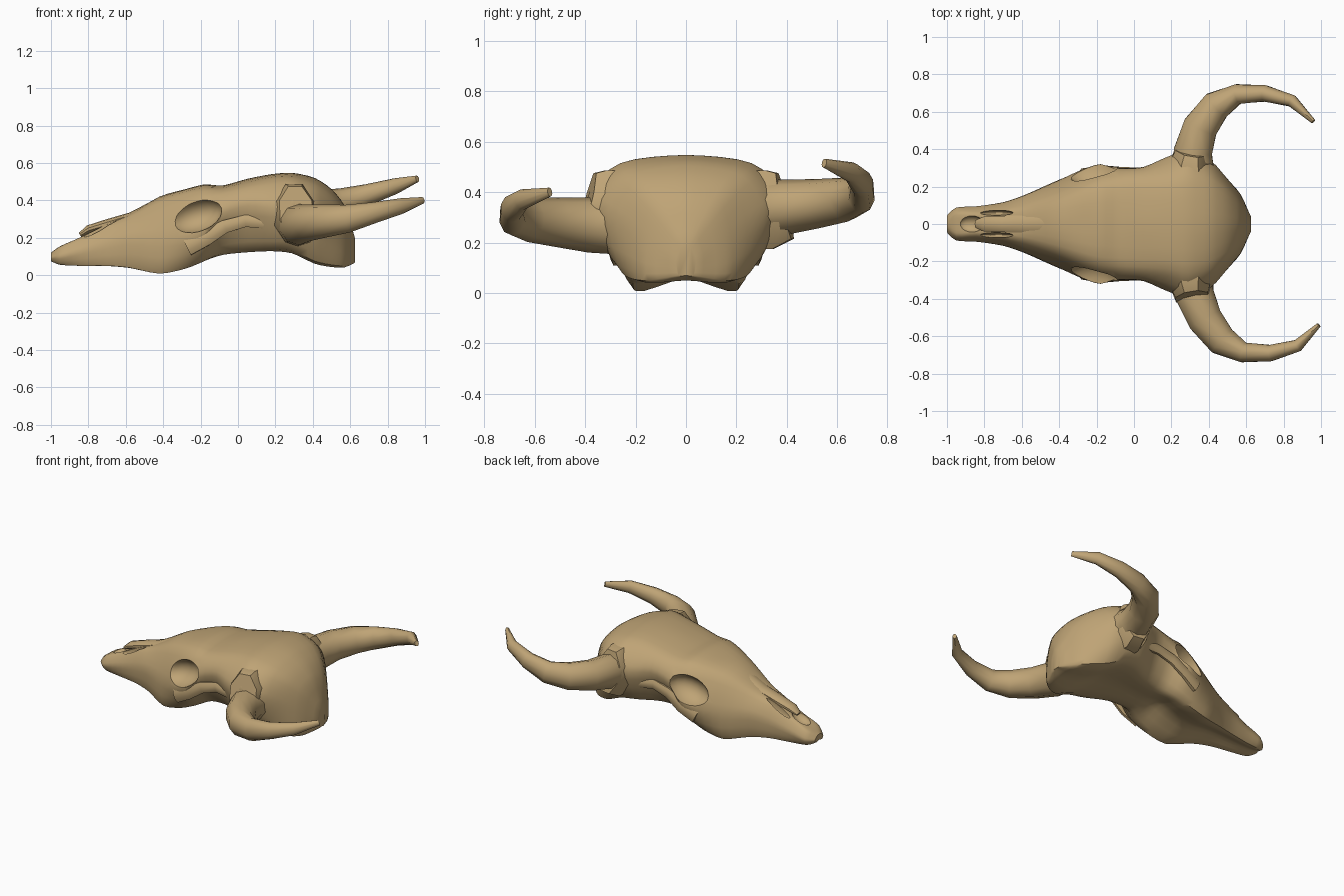
import bpy, bmesh, math
from mathutils import Vector

if "Cube" in bpy.data.objects:
    bpy.data.objects.remove(bpy.data.objects["Cube"])

bone = bpy.data.materials.new("tan_bone")
bone.diffuse_color = (0.52, 0.37, 0.18, 1)
bone.use_nodes = True
bone.node_tree.nodes["Principled BSDF"].inputs["Base Color"].default_value = bone.diffuse_color


def make_object(name, rings, smooth=True):
    """Skin a list of closed rings and cap both ends."""
    bm = bmesh.new()
    vr = [[bm.verts.new((p[0], p[1], max(p[2], 0.0))) for p in r] for r in rings]
    n = len(vr[0])
    for a, b in zip(vr, vr[1:]):
        for i in range(n):
            bm.faces.new((a[i], a[(i + 1) % n], b[(i + 1) % n], b[i]))
    bm.faces.new(vr[0])
    bm.faces.new(vr[-1])
    bmesh.ops.recalc_face_normals(bm, faces=bm.faces)
    me = bpy.data.meshes.new(name)
    bm.to_mesh(me)
    bm.free()
    ob = bpy.data.objects.new(name, me)
    me.materials.append(bone)
    bpy.context.collection.objects.link(ob)
    if smooth:
        shade(ob, 45)
    return ob


def shade(ob, angle):
    bpy.ops.object.select_all(action='DESELECT')
    ob.select_set(True)
    bpy.context.view_layer.objects.active = ob
    bpy.ops.object.shade_smooth_by_angle(angle=math.radians(angle))


def hermite(p0, p1, p2, p3, t, k=0.38):
    m1, m2 = (p2 - p0) * k, (p3 - p1) * k
    return (p1 * (2*t**3 - 3*t**2 + 1) + m1 * (t**3 - 2*t**2 + t)
            + p2 * (3*t**2 - 2*t**3) + m2 * (t**3 - t**2))


def tube(name, pts, sides=10):
    """Tapered tube; each point is x, y, z, side radius, upright radius."""
    rings = []
    for i, p in enumerate(pts):
        a, b = pts[max(i - 1, 0)], pts[min(i + 1, len(pts) - 1)]
        t = (Vector(b[:3]) - Vector(a[:3])).normalized()
        s = t.cross(Vector((0, 0, 1))).normalized()
        u = s.cross(t)
        rings.append([Vector(p[:3]) + s * p[3] * math.cos(q) + u * p[4] * math.sin(q)
                      for q in [2 * math.pi * (j + 0.5) / sides for j in range(sides)]])
    return make_object(name, rings)


# Skull stations: x, top z, roof edge y/z, widest y/z, lower edge y/z
stations = [
    (-1.00, .120, .020, .115, .045, .095, .03, .075),
    (-0.95, .155, .060, .150, .088, .100, .06, .055),
    (-0.84, .200, .055, .200, .095, .130, .075, .05),
    (-0.70, .270, .070, .265, .115, .170, .10, .05),
    (-0.58, .325, .090, .310, .155, .200, .135, .04),
    (-0.42, .420, .140, .385, .225, .200, .20, .008),
    (-0.28, .460, .190, .430, .290, .210, .21, .035),
    (-0.18, .485, .220, .450, .320, .240, .20, .075),
    (-0.08, .480, .225, .455, .300, .330, .17, .12),
    (0.05, .515, .230, .485, .305, .370, .19, .135),
    (0.18, .540, .240, .510, .360, .360, .26, .14),
    (0.29, .547, .260, .515, .390, .380, .28, .13),
    (0.41, .520, .240, .480, .340, .330, .25, .075),
    (0.50, .460, .180, .420, .240, .270, .21, .055),
    (0.57, .370, .110, .330, .150, .200, .15, .05),
    (0.625, .20, .020, .190, .040, .130, .03, .07),
]


def section(s):
    x, zt, wr, zr, wm, zm, wb, zb = s
    zmid = zb + (0.25 * wb if x < -0.1 else 0)   # hollow palate
    ctrl = [Vector((x, *p)) for p in ((0, zt), (wr, zr), (wm, zm), (wb, zb), (0, zmid),
                                      (-wb, zb), (-wm, zm), (-wr, zr))]
    return [hermite(ctrl[i - 1], ctrl[i], ctrl[(i + 1) % 8], ctrl[(i + 2) % 8], j / 4)
            for i in range(8) for j in range(4)]


base = [section(s) for s in stations]
rings = []
for i in range(len(base) - 1):
    a, d = base[max(i - 1, 0)], base[min(i + 2, len(base) - 1)]
    for j in range(3):
        rings.append([hermite(*q, j / 3) for q in zip(a, base[i], base[i + 1], d)])
rings.append(base[-1])
skull = make_object("skull", rings, smooth=False)


# Hollows cut into the skull: eye sockets and nose slots
def cut(loc, scale, rot):
    bpy.ops.mesh.primitive_uv_sphere_add(segments=20, ring_count=12, location=loc, rotation=rot)
    c = bpy.context.object
    c.name = "cutter"
    c.scale = scale
    c.hide_render = True
    c.data.materials.append(bone)
    bpy.context.view_layer.update()
    bpy.context.view_layer.objects.active = skull
    m = skull.modifiers.new("cut", 'BOOLEAN')
    m.operation, m.solver, m.object = 'DIFFERENCE', 'EXACT', c
    bpy.ops.object.modifier_apply(modifier=m.name)
    bpy.data.objects.remove(c, do_unlink=True)


for s in (1, -1):
    cut((-0.23, 0.315 * s, 0.32), (0.15, 0.115, 0.09), (0, -0.28, 0))
    cut((-0.74, 0.06 * s, 0.255), (0.10, 0.014, 0.05), (0, -0.4, 0))
cut((-0.87, 0, 0.20), (0.07, 0.045, 0.04), (0, -0.4, 0))
shade(skull, 40)

# Nasal bone
tube("nasal_bone", [(-0.845, 0, 0.215, 0.022, 0.012), (-0.80, 0, 0.245, 0.042, 0.022),
                    (-0.70, 0, 0.275, 0.046, 0.024), (-0.57, 0, 0.315, 0.05, 0.022),
                    (-0.45, 0, 0.385, 0.05, 0.015)])

# Cheek arches and horn collars, mirrored
for s, side in ((1, "right"), (-1, "left")):
    tube("cheek_arch_" + side, [(-0.27, .275 * s, .15, .025, .05), (-0.17, .293 * s, .20, .022, .045),
                                (-0.07, .288 * s, .26, .018, .038), (0.04, .285 * s, .29, .018, .035),
                                (0.16, .30 * s, .28, .02, .035)], 8)
    tube("horn_collar_" + side, [(0.30, .22 * s, .33, .12, .17), (0.30, .33 * s, .33, .115, .17),
                                 (0.31, .392 * s, .345, .095, .145)], 8)

# Horns: same sweep, the right one rides higher
horn = [(.32, .30, .265, .11, .11), (.325, .38, .27, .108, .11), (.38, .51, .28, .098, .098),
        (.47, .625, .29, .085, .088), (.585, .687, .302, .056, .075), (.73, .69, .335, .046, .056),
        (.875, .65, .37, .034, .042), (.988, .54, .40, .013, .018)]
tube("horn_left", [(x, -y, z, a, b) for x, y, z, a, b in horn])
tube("horn_right", [(x - .03 * min(1, (y - .3) * 4), y + .008, z + .07 + .045 * (x - .32) / .67, a, b)
                    for x, y, z, a, b in horn])
